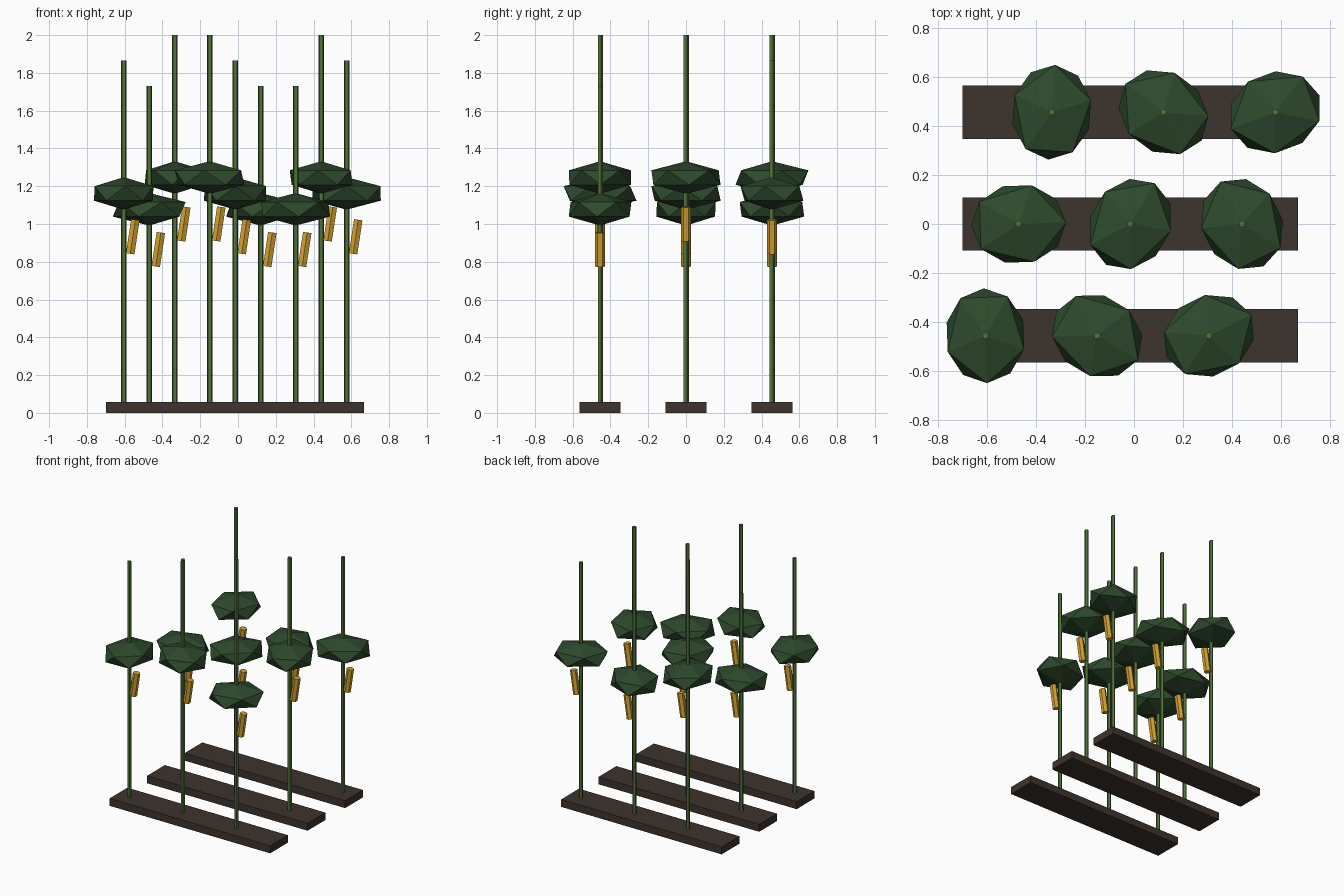
import bpy
import math

cube = bpy.data.objects.get("Cube")
if cube:
    bpy.data.objects.remove(cube, do_unlink=True)


def material(name, rgb):
    mat = bpy.data.materials.new(name)
    mat.use_nodes = True
    mat.diffuse_color = (*rgb, 1)
    mat.node_tree.nodes["Principled BSDF"].inputs["Base Color"].default_value = (*rgb, 1)
    return mat


SOIL = material("dark soil", (0.047, 0.033, 0.026))
STEM = material("stem green", (0.085, 0.165, 0.042))
LEAF = material("leaf green", (0.027, 0.068, 0.026))
FRUIT = material("golden fruit", (0.65, 0.36, 0.03))


def finish(name, mat):
    obj = bpy.context.object
    obj.name = name
    obj.data.materials.append(mat)
    return obj


def soil_bed(y):
    bpy.ops.mesh.primitive_cube_add(size=1, location=(-0.015, y, 0.0285))
    finish("soil_bed", SOIL).scale = (1.365, 0.216, 0.057)


def plant(x, y, height, turn):
    # Thin stake-like stem
    base = 0.01
    bpy.ops.mesh.primitive_cylinder_add(vertices=5, radius=0.015, depth=height - base,
                                        location=(x, y, (height + base) / 2))
    finish("stem", STEM)
    # Flattened faceted leaf cluster
    bpy.ops.mesh.primitive_ico_sphere_add(subdivisions=1, radius=1,
                                          location=(x, y, height * 0.623),
                                          rotation=(0, 0, turn))
    finish("leaf_cluster", LEAF).scale = (0.216, 0.183, 0.086)
    # Hanging fruit, leaning sideways
    bpy.ops.mesh.primitive_cylinder_add(vertices=6, radius=0.026, depth=0.182,
                                        location=(x + 0.048, y, height * 0.5),
                                        rotation=(0, 0.15, 0))
    finish("fruit", FRUIT)


# Three beds, each with three plants; heights cycle along and across the rows
heights = (1.865, 2.0, 1.73)
row_turns = (272, 2, 86)
for row in range(3):
    y = (row - 1) * 0.455
    soil_bed(y)
    for col in range(3):
        x = -0.605 + col * 0.455 + row * 0.135
        plant(x, y, heights[(col - row) % 3], math.radians(row_turns[row]) + col)
